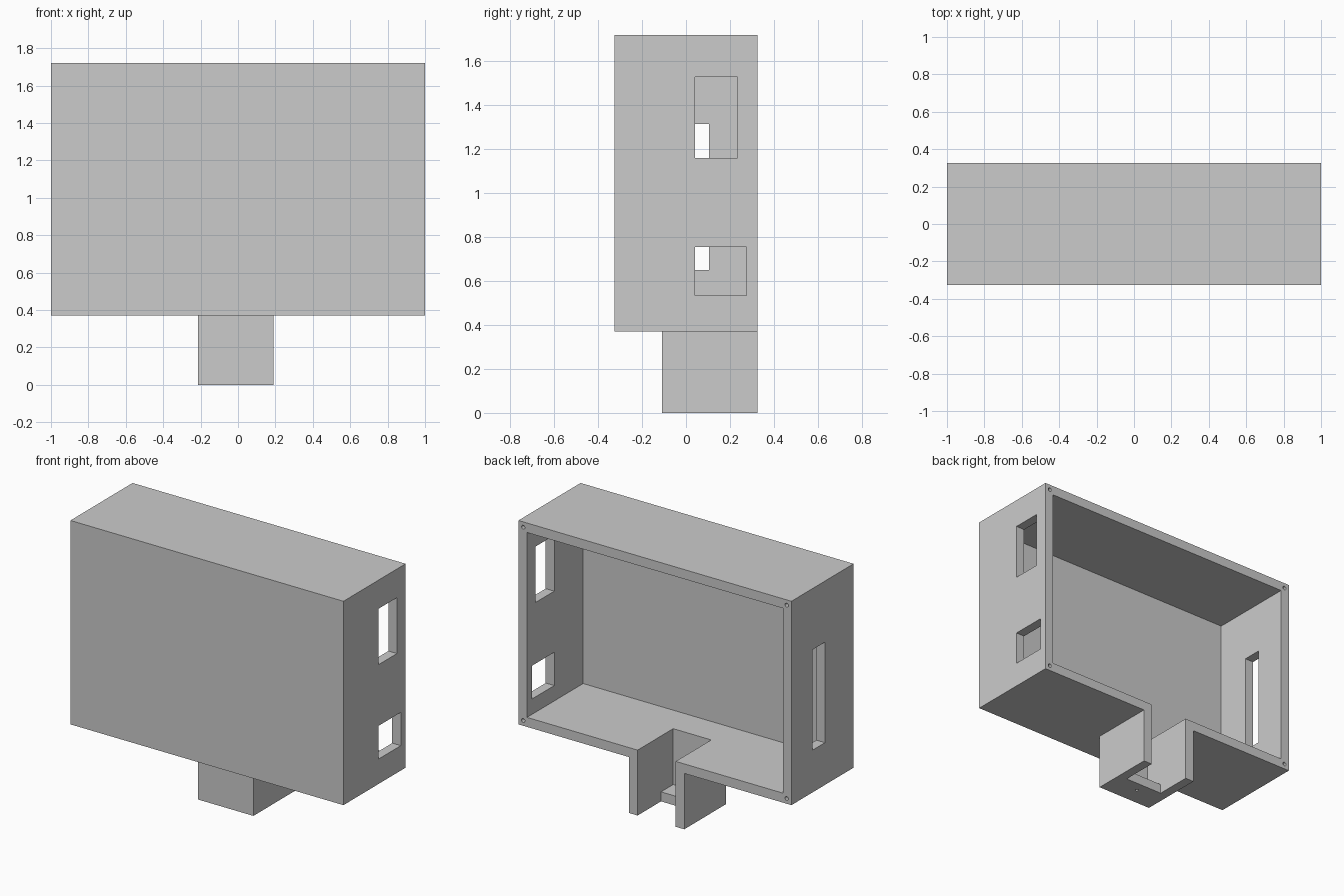
import bpy
import math

cube = bpy.data.objects.get("Cube")
if cube:
    bpy.data.objects.remove(cube, do_unlink=True)

grey = bpy.data.materials.new("plain_grey")
grey.use_nodes = True
grey.diffuse_color = (0.6, 0.6, 0.6, 1)
grey.node_tree.nodes["Principled BSDF"].inputs["Base Color"].default_value = (0.6, 0.6, 0.6, 1)


def box(name, x, y, z):
    """Block spanning the given (low, high) range on each axis."""
    spans = (x, y, z)
    bpy.ops.mesh.primitive_cube_add(size=1, location=[(a + b) / 2 for a, b in spans])
    ob = bpy.context.object
    ob.name = name
    ob.scale = [b - a for a, b in spans]
    bpy.ops.object.transform_apply(location=True, rotation=True, scale=True)
    ob.data.materials.append(grey)
    return ob


def pin(name, radius, depth, location, rotation=(0, 0, 0)):
    """Round cutter for a screw hole."""
    bpy.ops.mesh.primitive_cylinder_add(vertices=24, radius=radius, depth=depth,
                                        location=location, rotation=rotation)
    ob = bpy.context.object
    ob.name = name
    ob.data.materials.append(grey)
    return ob


def cut(target, cutter):
    """Subtract the cutter from the target, then discard it."""
    cutter.hide_render = True
    mod = target.modifiers.new("cut", "BOOLEAN")
    mod.operation = "DIFFERENCE"
    mod.solver = "EXACT"
    mod.object = cutter
    bpy.context.view_layer.objects.active = target
    bpy.ops.object.modifier_apply(modifier=mod.name)
    bpy.data.objects.remove(cutter, do_unlink=True)


WALL = 0.063
BACK, FRONT = 0.325, -0.325
BASE, TOP = 0.37, 1.72
LEG_X, LEG_FRONT = (-0.215, 0.19), -0.11
CHANNEL_X = (LEG_X[0] + WALL, LEG_X[1] - WALL)


def channel(low, high):
    return box("channel_cutter", CHANNEL_X, (LEG_FRONT + WALL, BACK + 0.1), (low, high))


# Open-backed case
case = box("case", (-1, 1), (FRONT, BACK), (BASE, TOP))
cut(case, box("cavity_cutter", (-1 + WALL, 1 - WALL), (FRONT + WALL, BACK + 0.1),
              (BASE + WALL, TOP - WALL)))

# Two windows in one side, a tall slot in the other
cut(case, box("upper_window_cutter", (0.8, 1.1), (0.04, 0.235), (1.16, 1.53)))
cut(case, box("lower_window_cutter", (0.8, 1.1), (0.04, 0.275), (0.535, 0.755)))
cut(case, box("slot_cutter", (-1.1, -0.8), (-0.025, 0.105), (0.65, 1.315)))

# Notch through the case floor, above the leg
cut(case, channel(BASE - 0.1, BASE + 0.15))

# Screw holes in the corners of the rim
INSET = 0.035
for x in (-1 + INSET, 1 - INSET):
    for z in (BASE + INSET, TOP - INSET):
        cut(case, pin("screw_cutter", 0.0125, 0.2, (x, BACK, z), (math.pi / 2, 0, 0)))

# Hollow leg, open at the back, with a short bottom plate
leg = box("leg", LEG_X, (LEG_FRONT, BACK), (0, BASE))
cut(leg, channel(WALL, BASE + 0.1))
cut(leg, box("bottom_cutter", CHANNEL_X, (0.08, BACK + 0.1), (-0.1, WALL + 0.1)))
cut(leg, pin("plate_hole_cutter", 0.01, 0.3, (sum(LEG_X) / 2, 0.013, 0)))
